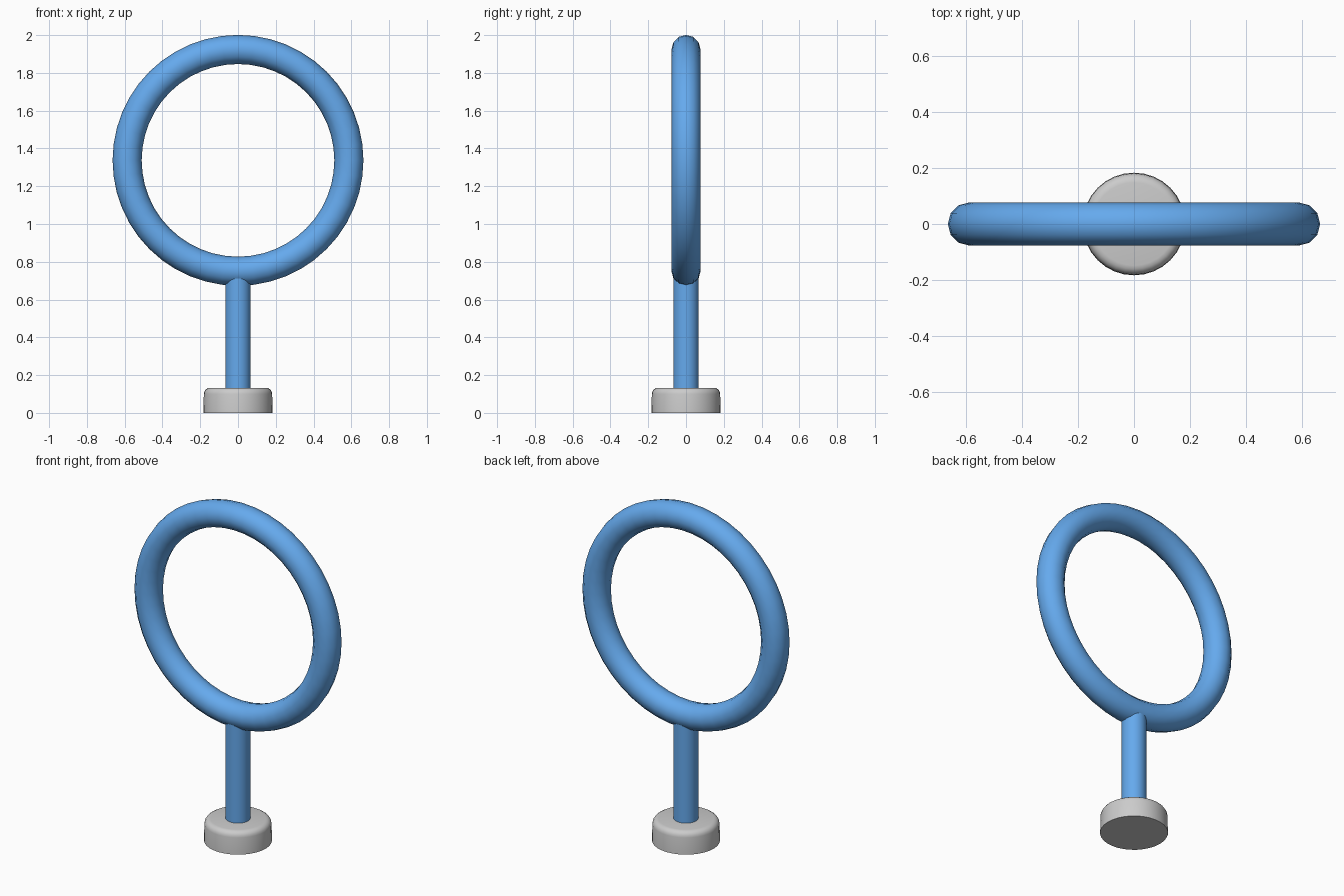
import bpy, math

if "Cube" in bpy.data.objects:
    bpy.data.objects.remove(bpy.data.objects["Cube"])

blue = bpy.data.materials.new("blue")
blue.diffuse_color = (0.13, 0.40, 0.85, 1)
blue.use_nodes = True
blue.node_tree.nodes["Principled BSDF"].inputs["Base Color"].default_value = blue.diffuse_color


def smooth(obj, angle=40):
    bpy.ops.object.shade_smooth_by_angle(angle=math.radians(angle))


def lathe(name, profile, sides=32):
    """Closed solid of revolution about z from (radius, z) rings."""
    verts = [(r * math.cos(2 * math.pi * i / sides), r * math.sin(2 * math.pi * i / sides), z)
             for r, z in profile for i in range(sides)]
    faces = [(k * sides + i, k * sides + (i + 1) % sides,
              (k + 1) * sides + (i + 1) % sides, (k + 1) * sides + i)
             for k in range(len(profile) - 1) for i in range(sides)]
    faces.append(tuple(reversed(range(sides))))
    faces.append(tuple(range((len(profile) - 1) * sides, len(profile) * sides)))
    mesh = bpy.data.meshes.new(name)
    mesh.from_pydata(verts, [], faces)
    obj = bpy.data.objects.new(name, mesh)
    bpy.context.collection.objects.link(obj)
    bpy.ops.object.select_all(action='DESELECT')
    obj.select_set(True)
    bpy.context.view_layer.objects.active = obj
    smooth(obj)
    return obj


# Round foot with a rounded top edge
bevel = 0.033
foot_profile = [(0.183, 0.0), (0.181, 0.1)]
for i in range(1, 5):
    a = i * math.pi / 8
    foot_profile.append((0.148 + bevel * math.cos(a), 0.1 + bevel * math.sin(a)))
lathe("foot", foot_profile)

# Post running from inside the foot into the ring
post = lathe("post", [(0.067, 0.06), (0.067, 0.74)])
post.data.materials.append(blue)

# Upright ring
bpy.ops.mesh.primitive_torus_add(major_segments=48, minor_segments=12,
                                 major_radius=0.587, minor_radius=0.077,
                                 location=(0, 0, 1.337), rotation=(math.pi / 2, 0, 0))
ring = bpy.context.object
ring.name = "ring"
ring.data.materials.append(blue)
smooth(ring, 60)
